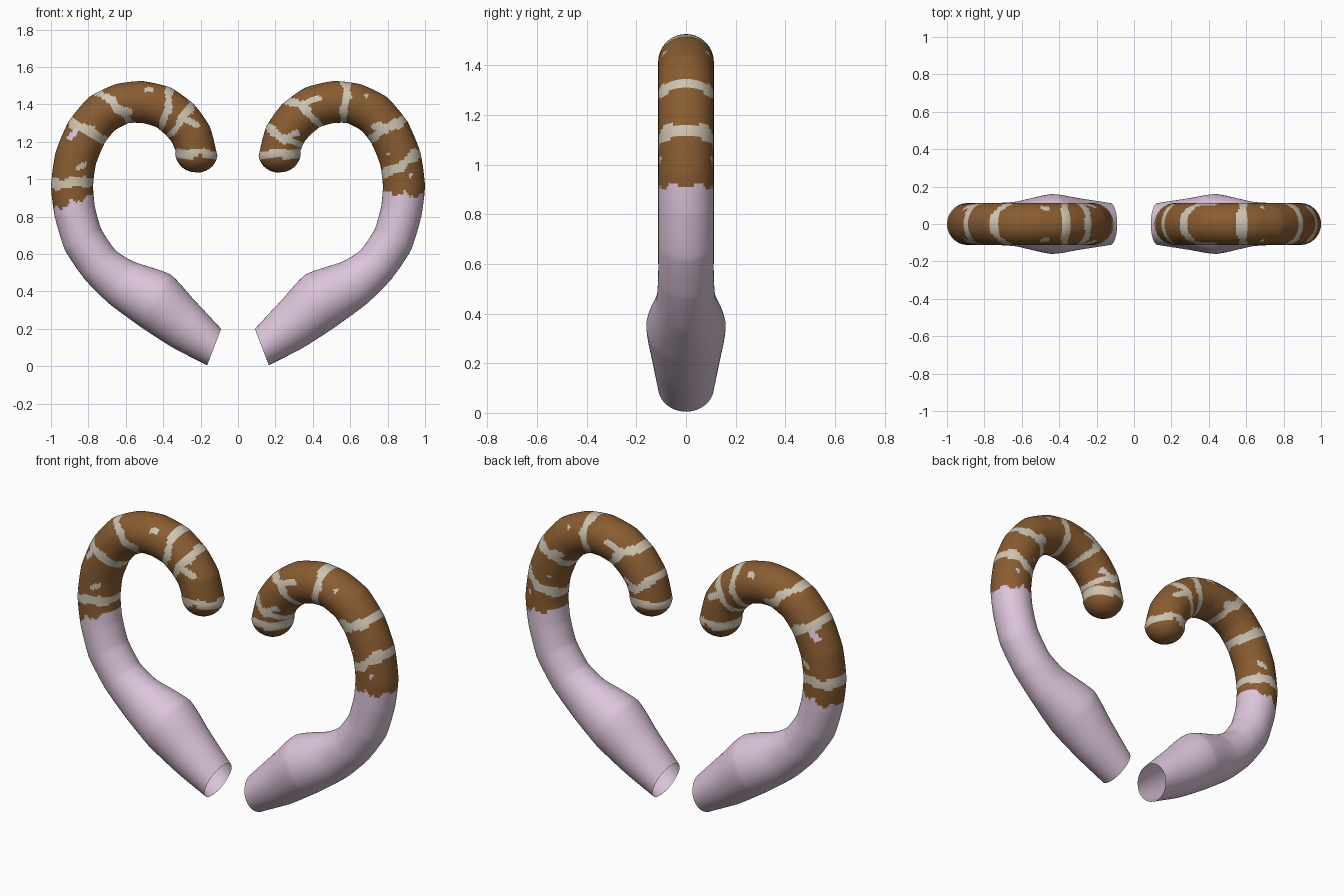
import bpy, bmesh, math
from mathutils import Vector

cube = bpy.data.objects.get("Cube")
if cube:
    bpy.data.objects.remove(cube, do_unlink=True)


def material(name, rgb):
    m = bpy.data.materials.new(name)
    m.use_nodes = True
    m.diffuse_color = (*rgb, 1)
    bsdf = next(n for n in m.node_tree.nodes if n.type == 'BSDF_PRINCIPLED')
    bsdf.inputs["Base Color"].default_value = (*rgb, 1)
    bsdf.inputs["Roughness"].default_value = 0.8
    return m


MATS = [material("pale_pink", (0.72, 0.56, 0.71)),
        material("brown", (0.25, 0.108, 0.031)),
        material("beige", (0.62, 0.55, 0.44))]
PINK, BROWN, BEIGE = range(3)

# Arm sections: inner x, inner z, outer x, outer z, half depth
SECTIONS = [
    (.09, .20, .165, .005, .112), (.23, .35, .35, .10, .137),
    (.36, .49, .52, .21, .16), (.56, .56, .69, .335, .12),
    (.655, .62, .82, .465, .112), (.73, .73, .925, .62, .112),
    (.765, .85, .98, .80, .112), (.775, .965, 1, .965, .112),
    (.76, 1.08, .975, 1.145, .112), (.715, 1.19, .905, 1.31, .112),
    (.66, 1.26, .795, 1.44, .112), (.585, 1.30, .655, 1.508, .112),
    (.51, 1.30, .51, 1.525, .112), (.44, 1.28, .36, 1.49, .112),
    (.39, 1.24, .235, 1.40, .112), (.355, 1.20, .15, 1.28, .112),
    (.335, 1.155, .11, 1.125, .112)]
LAST = len(SECTIONS) - 1
STEPS, SIDES, CAP = 12, 64, 8


def section(s):
    """Blend of straight and curved interpolation between sections."""
    i = min(int(s), LAST - 1)
    t = s - i
    p = [Vector(SECTIONS[max(0, min(LAST, i + k))]) for k in (-1, 0, 1, 2)]
    line = p[1].lerp(p[2], t)
    curve = (p[1] * 2 + (p[2] - p[0]) * t
             + (p[0] * 2 - p[1] * 5 + p[2] * 4 - p[3]) * t ** 2
             + (p[1] * 3 - p[0] - p[2] * 3 + p[3]) * t ** 3) / 2
    return line.lerp(curve, 0.5)


def ring(s, scale=1, push=0):
    """Points of one elliptical ring; push moves it along the tip axis."""
    ix, iz, ox, oz, depth = section(s)
    mid = Vector(((ix + ox) / 2, 0, (iz + oz) / 2))
    half = Vector(((ox - ix) / 2, 0, (oz - iz) / 2))
    mid += Vector((-half.z, 0, half.x)).normalized() * push
    for k in range(SIDES):
        a = 2 * math.pi * k / SIDES
        yield mid + half * (scale * math.cos(a)) + Vector((0, -depth * scale * math.sin(a), 0))


def near(x, z, mark):
    """Is the point within a thick line x1, z1, x2, z2, radius?"""
    a, b, p = Vector(mark[:2]), Vector(mark[2:4]), Vector((x, z))
    d = b - a
    t = max(0, min(1, (p - a).dot(d) / max(d.dot(d), 1e-9)))
    return (p - a - d * t).length < mark[4]


def colour(s, a, co, paint):
    c = math.cos(a)

    def along(inner, outer):
        return inner + (outer - inner) * (1 + c) / 2

    x, z = abs(co.x), co.z
    if s < along(*paint["edge"]) + .09 * math.sin(7 * c + 1) + .05 * math.sin(17 * c):
        return PINK
    if abs(co.y) > .03:
        if any(near(x, z, m) for m in paint["pink"]):
            return PINK
        if any(near(x, z, m) for m in paint["beige"]):
            return BEIGE
    for inner, outer in paint["bands"]:
        wobble = .05 * math.sin(5 * c + outer * 3)
        width = .16 + .06 * (1 - c) / 2 + .03 * math.sin(9 * c + outer)
        if abs(s - along(inner, outer) - wobble) < width:
            return BEIGE
    return BROWN


# Painted markings: bands are (inner, outer) positions along the arm
LEFT = dict(
    edge=(6.7, 6.65),
    bands=[(7.5, 8.0), (9.3, 9.1), (11.35, 11.5), (13.0, 13.7), (15.4, 15.0), (16, 15.95)],
    beige=[(.34, 1.40, .43, 1.43, .016), (.73, 1.28, .76, 1.29, .018),
           (.685, 1.445, .69, 1.445, .01), (.25, 1.22, .31, 1.25, .014),
           (.80, 1.135, .80, 1.135, .008)],
    pink=[(.92, 1.025, .925, 1.02, .01), (.30, 1.25, .32, 1.24, .01)])
RIGHT = dict(
    edge=(6.55, 6.2),
    bands=[(7.2, 7.05), (9.2, 9.0), (11.1, 10.35), (13.45, 13.0), (14.35, 13.9), (16, 15.9)],
    beige=[(.49, 1.48, .46, 1.477, .013), (.85, 1.06, .82, 1.08, .013),
           (.22, 1.29, .28, 1.32, .018), (.58, 1.36, .64, 1.38, .018)],
    pink=[(.90, 1.22, .87, 1.255, .014)])


def build_arm(name, side, paint):
    bm = bmesh.new()
    rows = [(i / STEPS, 1, 0) for i in range(LAST * STEPS + 1)]
    # Rounded closed tip
    for j in range(1, CAP):
        q = math.pi / 2 * j / CAP
        rows.append((LAST, math.cos(q), .105 * math.sin(q)))
    verts = []
    for row in rows:
        verts.append([bm.verts.new((p.x * side, p.y, p.z)) for p in ring(*row)])
    for r in range(len(rows) - 1):
        s = (rows[r][0] + rows[r + 1][0]) / 2 + 3 * (rows[r][2] + rows[r + 1][2])
        for k in range(SIDES):
            n = (k + 1) % SIDES
            f = bm.faces.new((verts[r][k], verts[r][n], verts[r + 1][n], verts[r + 1][k]))
            f.material_index = colour(s, 2 * math.pi * (k + .5) / SIDES,
                                      f.calc_center_median(), paint)
    tip = bm.verts.new(next(iter([sum((v.co for v in verts[-1]), Vector()) / SIDES])))
    for k in range(SIDES):
        f = bm.faces.new((verts[-1][k], verts[-1][(k + 1) % SIDES], tip))
        f.material_index = BROWN
    bmesh.ops.recalc_face_normals(bm, faces=bm.faces)
    for f in bm.faces:
        f.smooth = True
    mesh = bpy.data.meshes.new(name)
    bm.to_mesh(mesh)
    bm.free()
    for m in MATS:
        mesh.materials.append(m)
    obj = bpy.data.objects.new(name, mesh)
    bpy.context.collection.objects.link(obj)
    return obj


build_arm("left_arm", 1, LEFT)
build_arm("right_arm", -1, RIGHT)
